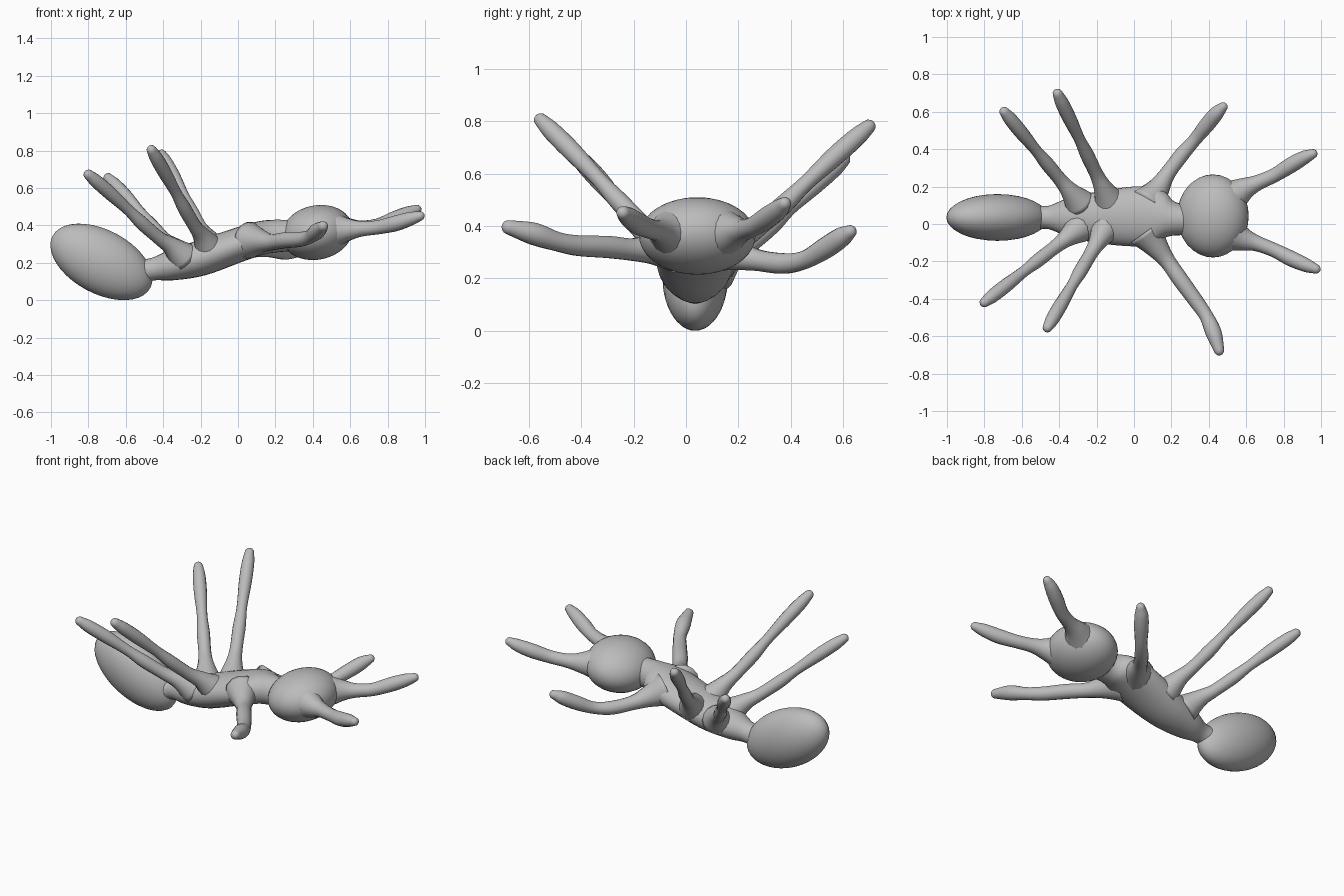
import bpy, bmesh, math
from mathutils import Vector, Matrix

if "Cube" in bpy.data.objects:
    bpy.data.objects.remove(bpy.data.objects["Cube"], do_unlink=True)

grey = bpy.data.materials.new("plain grey")
grey.use_nodes = True
grey.diffuse_color = (0.5, 0.5, 0.5, 1)
grey.node_tree.nodes["Principled BSDF"].inputs["Base Color"].default_value = (0.5, 0.5, 0.5, 1)


def finish(name, bm):
    bmesh.ops.recalc_face_normals(bm, faces=bm.faces)
    mesh = bpy.data.meshes.new(name)
    bm.to_mesh(mesh)
    bm.free()
    mesh.materials.append(grey)
    mesh.shade_smooth()
    obj = bpy.data.objects.new(name, mesh)
    bpy.context.collection.objects.link(obj)
    return obj


def ellipsoid(name, centre, radii, tilt):
    bm = bmesh.new()
    bmesh.ops.create_uvsphere(bm, u_segments=32, v_segments=20, radius=1)
    bm.transform(Matrix.Translation(centre) @ Matrix.Rotation(math.radians(tilt), 4, 'Y')
                 @ Matrix.Diagonal((*radii, 1)))
    return finish(name, bm)


def spline(points, steps=5):
    """Catmull-Rom curve through tuples of position and radii."""
    pts = [Vector(p) for p in points]
    pts = [2 * pts[0] - pts[1]] + pts + [2 * pts[-1] - pts[-2]]
    out = []
    for a, b, c, d in zip(pts, pts[1:], pts[2:], pts[3:]):
        for i in range(steps):
            t = i / steps
            out.append(0.5 * (2 * b + (c - a) * t + (2 * a - 5 * b + 4 * c - d) * t * t
                              + (3 * b - a - 3 * c + d) * t ** 3))
    return out + [pts[-2]]


def tube(name, points, sides=16):
    """Sweep an ellipse (x, y, z, side radius, upright radius), with a round tip."""
    path = spline(points)
    end = path[-1]
    step = (end - path[-2]).to_3d().normalized()
    for deg in (30, 55, 75, 87):
        r = math.radians(deg)
        p = end.to_3d() + step * end[4] * math.sin(r)
        path.append(Vector((*p, end[3] * math.cos(r), end[4] * math.cos(r))))
    bm = bmesh.new()
    rings = []
    for i, p in enumerate(path):
        before, after = path[max(i - 1, 0)], path[min(i + 1, len(path) - 1)]
        along = (after - before).to_3d().normalized()
        side = Vector((0, 0, 1)).cross(along).normalized()
        up = along.cross(side)
        ring = []
        for k in range(sides):
            a = math.tau * k / sides
            ring.append(bm.verts.new(p.to_3d() + side * p[3] * math.cos(a) + up * p[4] * math.sin(a)))
        rings.append(ring)
    for r0, r1 in zip(rings, rings[1:]):
        for k in range(sides):
            n = (k + 1) % sides
            bm.faces.new((r0[k], r0[n], r1[n], r1[k]))
    bm.faces.new(rings[0])
    bm.faces.new(rings[-1])
    return finish(name, bm)


def limb(name, path, radii):
    return tube(name, [(*p, r, r) for p, r in zip(path, radii)], 14)


# Body: abdomen, tapering thorax with narrow waist and neck, flattened round head
ellipsoid("abdomen", (-0.73, 0.035, 0.205), (0.296, 0.125, 0.17), 28)
ellipsoid("head", (0.422, 0.043, 0.362), (0.193, 0.222, 0.145), -12)
tube("thorax", [
    (-0.55, 0.035, 0.15, 0.07, 0.07),
    (-0.46, 0.035, 0.165, 0.062, 0.06),
    (-0.36, 0.035, 0.185, 0.10, 0.08),
    (-0.20, 0.035, 0.225, 0.137, 0.095),
    (0.00, 0.04, 0.295, 0.16, 0.092),
    (0.12, 0.04, 0.332, 0.15, 0.09),
    (0.19, 0.03, 0.342, 0.10, 0.088),
    (0.25, 0.025, 0.345, 0.085, 0.085),
    (0.34, 0.03, 0.35, 0.09, 0.08)], 24)

# Raised rear and middle legs: flared root, pinched joint, thicker foot
raised = (0.085, 0.05, 0.037, 0.037, 0.030, 0.037, 0.036, 0.027)


def raised_leg(name, root, tip):
    root, tip = Vector(root), Vector(tip)
    path = [root.lerp(tip, t) for t in (0, 0.13, 0.25, 0.42, 0.56, 0.74, 0.88, 0.96)]
    for i, sag in zip((2, 3, 4), (-0.012, -0.012, -0.005)):
        path[i].z += sag
    limb(name, path, raised)


raised_leg("right_rear_leg", (-0.29, -0.02, 0.23), (-0.82, -0.435, 0.69))
raised_leg("left_rear_leg", (-0.29, 0.11, 0.23), (-0.71, 0.62, 0.67))
raised_leg("right_middle_leg", (-0.15, -0.02, 0.27), (-0.475, -0.575, 0.825))
raised_leg("left_middle_leg", (-0.13, 0.12, 0.27), (-0.42, 0.72, 0.80))

# Low, bent front legs
limb("right_front_leg",
     [(0.06, -0.04, 0.32), (0.12, -0.12, 0.315), (0.18, -0.20, 0.31), (0.25, -0.30, 0.32),
      (0.33, -0.41, 0.325), (0.385, -0.49, 0.34), (0.425, -0.58, 0.37), (0.455, -0.675, 0.395)],
     (0.10, 0.065, 0.044, 0.043, 0.040, 0.037, 0.043, 0.028))
limb("left_front_leg",
     [(0.07, 0.11, 0.32), (0.13, 0.19, 0.29), (0.18, 0.27, 0.27), (0.255, 0.37, 0.257),
      (0.325, 0.45, 0.27), (0.39, 0.53, 0.315), (0.44, 0.59, 0.355), (0.475, 0.625, 0.378)],
     (0.10, 0.062, 0.042, 0.040, 0.035, 0.041, 0.039, 0.026))

# Feelers on the head
feeler = (0.09, 0.06, 0.042, 0.038, 0.042, 0.037, 0.026)
limb("right_feeler",
     [(0.53, -0.06, 0.375), (0.595, -0.085, 0.378), (0.66, -0.105, 0.382), (0.75, -0.14, 0.39),
      (0.84, -0.185, 0.41), (0.92, -0.22, 0.435), (0.972, -0.24, 0.45)], feeler)
limb("left_feeler",
     [(0.53, 0.15, 0.375), (0.595, 0.19, 0.38), (0.66, 0.22, 0.385), (0.75, 0.26, 0.40),
      (0.84, 0.315, 0.435), (0.91, 0.355, 0.465), (0.955, 0.375, 0.485)], feeler)
